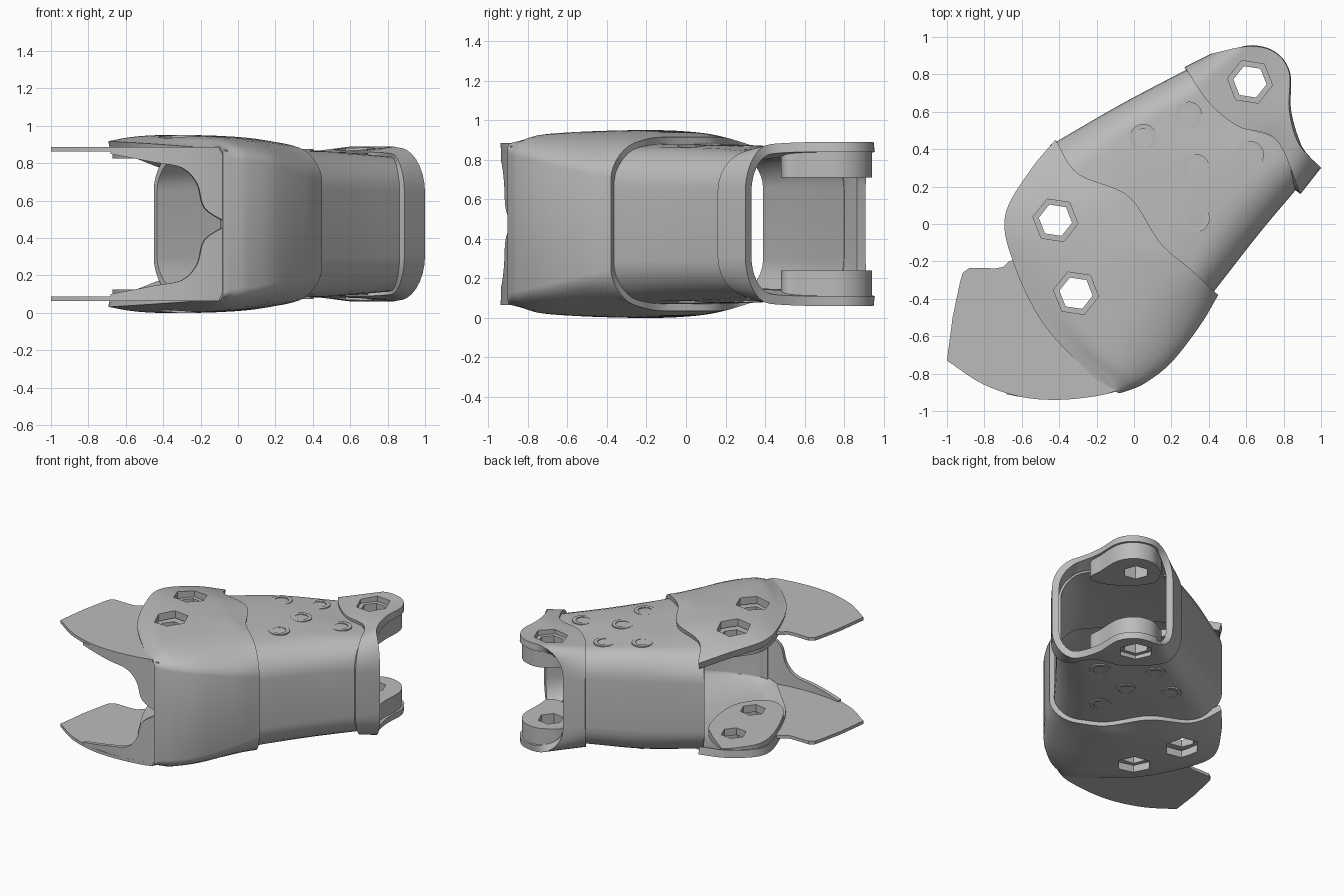
import bpy, bmesh, math
from mathutils import Vector

cube = bpy.data.objects.get("Cube")
if cube:
    bpy.data.objects.remove(cube, do_unlink=True)

MID_Z = 0.475
grey = bpy.data.materials.new("plain grey")
grey.use_nodes = True
grey.diffuse_color = (0.5, 0.5, 0.5, 1)
grey.node_tree.nodes["Principled BSDF"].inputs["Base Color"].default_value = (0.5, 0.5, 0.5, 1)


def spline(pts, t):
    """Point at t (0 to 1) on a smooth curve through pts."""
    n = len(pts) - 1
    i = min(int(t * n), n - 1)
    u = t * n - i
    b, c = pts[i], pts[i + 1]
    a = pts[i - 1] if i > 0 else b * 2 - c
    d = pts[i + 2] if i + 2 <= n else c * 2 - b
    return 0.5 * (2 * b + (c - a) * u + (2 * a - 5 * b + 4 * c - d) * u * u
                  + (3 * b - a - 3 * c + d) * u ** 3)


def make_object(name, bm):
    mesh = bpy.data.meshes.new(name)
    bm.to_mesh(mesh)
    bm.free()
    mesh.materials.append(grey)
    obj = bpy.data.objects.new(name, mesh)
    bpy.context.collection.objects.link(obj)
    return obj


def bake(obj):
    """Apply all modifiers of an object."""
    graph = bpy.context.evaluated_depsgraph_get()
    obj.data = bpy.data.meshes.new_from_object(obj.evaluated_get(graph))
    obj.modifiers.clear()


def smooth(obj, angle=35):
    bpy.ops.object.select_all(action="DESELECT")
    obj.select_set(True)
    bpy.context.view_layer.objects.active = obj
    bpy.ops.object.shade_smooth_by_angle(angle=math.radians(angle))


def section(guide, half, rh, rv, drops, open_side):
    """Rounded box section over a ground curve; drops lower its left and right shoulders."""
    pts = [Vector(p) for p in guide]
    width = (pts[-1] - pts[0]).length
    rh = min(rh, width * 0.4)
    arc = [math.pi / 2 * k / 7 for k in range(8)]
    right = [(1 - rh / width * (1 - math.sin(a)), half - rv * (1 - math.cos(a))) for a in arc]
    left = [(1 - t, z) for t, z in reversed(right)]
    first = 0 if open_side else left[-1][0]
    last = right[0][0]
    flat = [(first + (last - first) * k / 24, half) for k in range(25)]
    top = (flat if open_side else left[:-1] + flat) + right[1:]
    top = [(t, z - drops[0] * max(0, 1 - t / 0.4) ** 2 - drops[1] * max(0, 1 - (1 - t) / 0.4) ** 2)
           for t, z in top]
    ring = top + [(t, -z) for t, z in reversed(top)]
    return [Vector((*spline(pts, t), MID_Z + z)) for t, z in ring]


def shell(name, guides, thickness, open_side=False, rows=8):
    """Loft sections into a hollow shell with a real wall thickness."""
    rings = [section(*g, open_side) for g in guides]
    steps = rows * (len(rings) - 1)
    count = len(rings[0])
    bm = bmesh.new()
    grid = [[bm.verts.new(spline([r[k] for r in rings], s / steps)) for k in range(count)]
            for s in range(steps + 1)]
    for a, b in zip(grid, grid[1:]):
        for k in range(count - 1 if open_side else count):
            j = (k + 1) % count
            bm.faces.new((a[k], a[j], b[j], b[k]))
    bm.normal_update()
    highest = max(bm.faces, key=lambda f: f.calc_center_median().z)
    if highest.normal.z < 0:
        bmesh.ops.reverse_faces(bm, faces=bm.faces[:])
    obj = make_object(name, bm)
    wall = obj.modifiers.new("wall", "SOLIDIFY")
    wall.thickness = thickness
    wall.offset = -1
    bake(obj)
    return obj


def prism(name, outline, z0, z1):
    bm = bmesh.new()
    base = bm.faces.new([bm.verts.new((x, y, z0)) for x, y in outline])
    grown = bmesh.ops.extrude_face_region(bm, geom=[base])["geom"]
    bmesh.ops.translate(bm, vec=(0, 0, z1 - z0),
                        verts=[v for v in grown if isinstance(v, bmesh.types.BMVert)])
    bmesh.ops.recalc_face_normals(bm, faces=bm.faces[:])
    return make_object(name, bm)


def pair(name, outline, z0, z1):
    """Upper part and its mirror image below."""
    return [prism("upper_" + name, outline, z0, z1),
            prism("lower_" + name, outline, 2 * MID_Z - z1, 2 * MID_Z - z0)]


def polygon(x, y, radius, sides, turn=-0.15):
    return [(x + radius * math.cos(turn + math.tau * k / sides),
             y + radius * math.sin(turn + math.tau * k / sides)) for k in range(sides)]


def curve(points, n):
    vecs = [Vector(p) for p in points]
    return [tuple(spline(vecs, k / n)) for k in range(n + 1)]


def cut(obj, outline):
    """Cut a straight hole through an object."""
    cutter = prism("cutter", outline, -1, 2)
    cutter.hide_render = True
    mod = obj.modifiers.new("hole", "BOOLEAN")
    mod.operation, mod.solver, mod.object = "DIFFERENCE", "EXACT", cutter
    bake(obj)
    bpy.data.objects.remove(cutter, do_unlink=True)


# Main shells: open front housing, middle sleeve and forked end
front = shell("front_housing", [
    ([(-0.42, 0.45), (-0.3, 0.27), (-0.03, 0.15), (0.14, -0.1), (0.3, -0.24), (0.45, -0.38)],
     0.44, 0.2, 0.12, (0.09, 0.09)),
    ([(-0.56, 0.28), (-0.36, 0.11), (-0.1, -0.04), (0.1, -0.25), (0.355, -0.54)],
     0.465, 0.24, 0.12, (0.06, 0.08)),
    ([(-0.69, 0.04), (-0.46, -0.13), (-0.2, -0.33), (0.2, -0.74)], 0.475, 0.24, 0.12, (0.035, 0.04)),
    ([(-0.64, -0.22), (-0.43, -0.4), (-0.22, -0.62), (0.06, -0.85)], 0.46, 0.2, 0.1, (0.02, 0.02)),
    ([(-0.48, -0.54), (-0.34, -0.65), (-0.2, -0.76), (-0.03, -0.89)], 0.43, 0.14, 0.08, (0, 0)),
    ([(-0.2, -0.84), (-0.08, -0.905)], 0.41, 0.04, 0.04, (0, 0))], 0.055, open_side=True)
middle = shell("middle_sleeve", [
    ([(-0.45, 0.42), (-0.31, 0.25), (-0.05, 0.13), (0.12, -0.12), (0.27, -0.25), (0.42, -0.37)],
     0.405, 0.2, 0.16, (0.06, 0.06)),
    ([(-0.07, 0.64), (0.04, 0.46), (0.26, 0.33), (0.44, 0.17), (0.67, -0.05)],
     0.395, 0.17, 0.18, (0.03, 0.03)),
    ([(0.29, 0.83), (0.41, 0.65), (0.57, 0.52), (0.76, 0.45), (0.88, 0.2)],
     0.365, 0.14, 0.18, (0, 0.01))], 0.035)
end = shell("forked_end", [
    ([(0.27, 0.84), (0.4, 0.65), (0.56, 0.52), (0.76, 0.45), (0.89, 0.16)], 0.385, 0.13, 0.2, (0.01, 0.02)),
    ([(0.41, 0.91), (0.61, 0.95), (0.75, 0.92), (0.83, 0.81), (0.83, 0.61), (0.88, 0.43), (1.0, 0.3)],
     0.415, 0.14, 0.22, (0, 0.03))], 0.05)

# Thick pads inside the shells that carry the bolts
front_pads = pair("front_pad", curve([(-0.5, 0.28), (-0.58, 0.2), (-0.67, 0.04), (-0.63, -0.2),
                                      (-0.48, -0.5), (-0.3, -0.56), (-0.15, -0.35), (-0.2, 0.0),
                                      (-0.33, 0.15)], 40), 0.825, 0.88)
end_pads = pair("fork_pad", curve([(0.48, 0.87), (0.61, 0.94), (0.745, 0.912), (0.822, 0.8), (0.822, 0.62),
                                   (0.82, 0.5), (0.7, 0.49), (0.52, 0.6), (0.42, 0.74)], 32), 0.71, 0.84)

# Hexagonal bolt seats: wide in the shell, narrow in the pad
for x, y, body, pads in ((-0.42, 0.02, front, front_pads), (-0.31, -0.37, front, front_pads),
                         (0.62, 0.76, end, end_pads)):
    cut(body, polygon(x, y, 0.122, 6))
    for pad in pads:
        cut(pad, polygon(x, y, 0.09, 6))

# Thin side plates reaching past the housing
rim = curve([(-1, -0.73), (-0.81, -0.855), (-0.6, -0.925), (-0.4, -0.94), (-0.2, -0.92), (-0.1, -0.895)], 25)
pair("side_plate", rim + [(-0.12, -0.82), (-0.46, -0.5), (-0.6, -0.18), (-0.67, -0.2), (-0.7, -0.23),
                          (-0.74, -0.237), (-0.88, -0.235), (-0.915, -0.26), (-0.93, -0.31),
                          (-0.97, -0.5)], 0.862, 0.886)

# Tapered lips joining the front wall to the plates
lip_path = [(-0.06, 0.48), (-0.18, 0.56), (-0.22, 0.69), (-0.3, 0.775), (-0.45, 0.805), (-0.68, 0.85)]
for label, side in (("upper", 1), ("lower", -1)):
    bm = bmesh.new()
    previous = None
    for x, z in curve(lip_path, 20):
        y = -0.923 + 0.4 * (x + 0.42) ** 2
        pts = [(x, y, z), (x, y, 0.87)]
        now = [bm.verts.new((px, py, MID_Z + side * (pz - MID_Z))) for px, py, pz in pts]
        if previous:
            bm.faces.new((previous[0], now[0], now[1], previous[1]))
        previous = now
    bmesh.ops.recalc_face_normals(bm, faces=bm.faces[:])
    lip = make_object(label + "_front_lip", bm)
    lip.modifiers.new("wall", "SOLIDIFY").thickness = 0.03
    lip.modifiers["wall"].offset = 0
    bake(lip)

# Small washers on both faces of the middle sleeve
for i, (x, y) in enumerate(((0.05, 0.46), (0.29, 0.58), (0.33, 0.3), (0.33, 0.03), (0.62, 0.37))):
    hit, place, normal, index = middle.ray_cast((x, y, 2), (0, 0, -1))
    for washer in pair("washer_%d" % (i + 1), polygon(x, y, 0.075, 16), place.z - 0.03, place.z + 0.004):
        cut(washer, polygon(x, y, 0.048, 16))

for obj in bpy.context.collection.objects:
    if obj.type == "MESH":
        smooth(obj)
